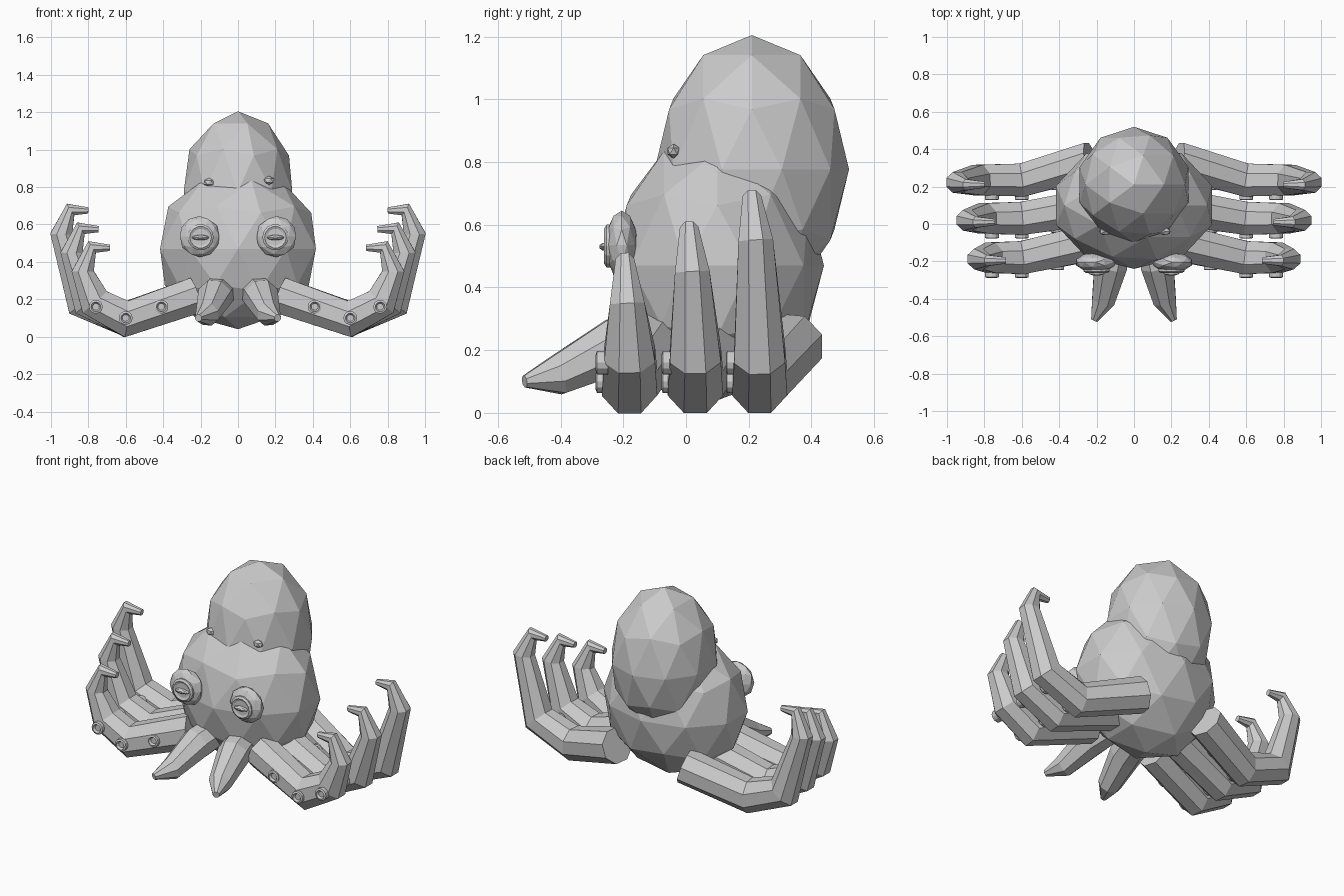
import bpy, bmesh, math
from mathutils import Vector, Matrix

cube = bpy.data.objects.get("Cube")
if cube:
    bpy.data.objects.remove(cube)

grey = bpy.data.materials.new("plain_grey")
grey.use_nodes = True
grey.diffuse_color = (0.6, 0.6, 0.6, 1)
grey.node_tree.nodes["Principled BSDF"].inputs["Base Color"].default_value = (0.6, 0.6, 0.6, 1)


def finish(name, bm, mirror=False):
    bmesh.ops.recalc_face_normals(bm, faces=bm.faces)
    mesh = bpy.data.meshes.new(name)
    bm.to_mesh(mesh)
    bm.free()
    mesh.materials.append(grey)
    obj = bpy.data.objects.new(name, mesh)
    bpy.context.collection.objects.link(obj)
    if mirror:
        obj.modifiers.new("mirror", 'MIRROR').use_mirror_merge = False
    return obj


def blob(name, centre, size, level=2, mirror=False):
    """Faceted ellipsoid."""
    bm = bmesh.new()
    mat = Matrix.Translation(centre) @ Matrix.Diagonal((*size, 1))
    bmesh.ops.create_icosphere(bm, subdivisions=level, radius=1, matrix=mat)
    return finish(name, bm, mirror)


def tentacle(name, path, side, sides=8):
    """Mitred tapering tube along (x, y, z, radius) points."""
    bm = bmesh.new()
    pts = [Vector(p[:3]) for p in path]
    rings = []
    for i, p in enumerate(pts):
        before = (p - pts[max(i - 1, 0)]).normalized()
        after = (pts[min(i + 1, len(pts) - 1)] - p).normalized()
        tangent = (before + after).normalized()
        u = (side - tangent * side.dot(tangent)).normalized()
        v = tangent.cross(u)
        stretch = 1 / max(tangent.dot(after if i == 0 else before), 0.75)
        ring = []
        for k in range(sides):
            a = math.tau * (k + 0.5) / sides
            ring.append(bm.verts.new(p + path[i][3] * (u * math.cos(a) + v * math.sin(a) * stretch)))
        rings.append(ring)
    for r0, r1 in zip(rings, rings[1:]):
        for k in range(sides):
            n = (k + 1) % sides
            bm.faces.new((r0[k], r0[n], r1[n], r1[k]))
    bm.faces.new(rings[0])
    bm.faces.new(rings[-1])
    finish(name, bm, True)


def disc(name, centre, direction, profile, sides=12, squash=1):
    """Lathe of (radius, height) pairs about a direction."""
    bm = bmesh.new()
    turn = Vector(direction).to_track_quat('Z', 'Y')
    rings = [[bm.verts.new(Vector(centre) + turn @ Vector((r * math.cos(math.tau * k / sides),
              r * squash * math.sin(math.tau * k / sides), h))) for k in range(sides)]
             for r, h in profile]
    for r0, r1 in zip(rings, rings[1:]):
        for k in range(sides):
            n = (k + 1) % sides
            bm.faces.new((r0[k], r0[n], r1[n], r1[k]))
    bm.faces.new(rings[0])
    bm.faces.new(rings[-1])
    finish(name, bm, True)


# Body and head
blob("body", (0, 0.1, 0.47), (0.438, 0.34, 0.43))
blob("head", (0, 0.21, 0.777), (0.305, 0.31, 0.428))

# Side arms: name, root y, elbow y, tip y, outward shift, bend height
arms = (("front_arm", -0.10, -0.18, -0.195, -0.115, 0.35),
        ("middle_arm", 0.09, 0.03, 0.01, -0.055, 0.45),
        ("back_arm", 0.34, 0.235, 0.21, 0.0, 0.55))
sucker = ((0.037, -0.02), (0.037, 0.016), (0.026, 0.02), (0.018, 0.008))
for name, root, elbow, tip, out, bend in arms:
    tentacle(name, ((0.23, root, 0.22, 0.105),
                    (0.60, elbow, 0.095, 0.096),
                    (0.835 + out * 0.6, elbow, 0.185, 0.088),
                    (0.945 + out, (elbow + tip) / 2, bend, 0.06),
                    (0.895 + out, tip, bend + 0.13, 0.032),
                    (0.80 + out, tip, bend + 0.125, 0.018)), Vector((0, 1, 0)))
    # Suckers along the front of each arm
    slope = (elbow - root) / 0.37
    for x, z in ((0.41, 0.16), (0.60, 0.10), (0.76, 0.16)):
        y = elbow + slope * min(x - 0.60, 0) - 0.088
        disc(name + "_sucker", (x, y, z), (0, -1, 0), sucker)

# Front pair of tentacles
tentacle("short_tentacle", ((0.10, -0.10, 0.24, 0.09),
                            (0.125, -0.22, 0.215, 0.095),
                            (0.165, -0.41, 0.12, 0.066),
                            (0.212, -0.515, 0.10, 0.02)), Vector((1, 0, 0)))
disc("short_tentacle_sucker", (0.185, -0.455, 0.105), (0.7, -0.7, 0), ((0.025, -0.02), (0.025, 0.02), (0.015, 0.024)), 8)

# Eyes: bulging ball, raised iris rim and slit pupil
blob("eye", (0.205, -0.205, 0.535), (0.11, 0.052, 0.11), 2, True)
disc("iris", (0.20, -0.235, 0.532), (0, -1, 0),
     ((0.07, -0.01), (0.07, 0.018), (0.058, 0.026), (0.045, 0.02)), 14)
disc("pupil", (0.20, -0.25, 0.53), (0, -1, 0), ((0.05, 0), (0.04, 0.018), (0.015, 0.026)), 10, 0.3)

# Small bumps on the brow and forehead
for x, y, z, r in ((0.165, -0.04, 0.835, 0.028), (-0.155, -0.04, 0.825, 0.028),
                   (0.065, -0.045, 0.91, 0.022), (-0.055, -0.045, 0.895, 0.022),
                   (0, -0.025, 1.0, 0.014)):
    blob("bump", (x, y, z), (r * 1.2, r * 0.8, r * 0.85), 1)
